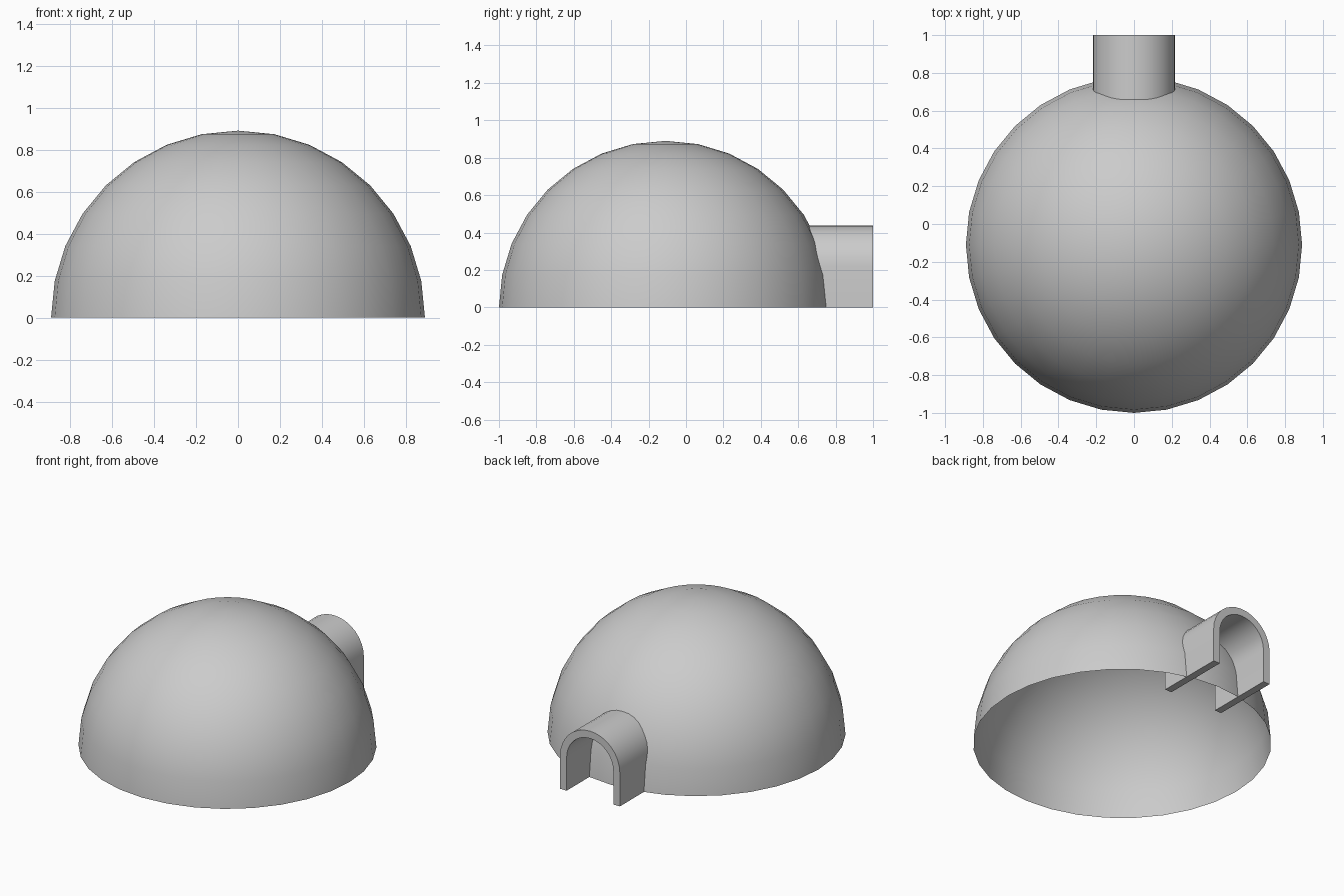
import bpy, bmesh, math

if "Cube" in bpy.data.objects:
    bpy.data.objects.remove(bpy.data.objects["Cube"])

R, CY = 0.89, -0.11          # dome radius and centre
W, T, TOP = 0.218, 0.048, 0.438  # tunnel half width, wall thickness, height
Y0, Y1 = 0.55, 1.0           # tunnel start (inside dome) and mouth


def finish(bm, name, angle):
    mesh = bpy.data.meshes.new(name)
    bm.to_mesh(mesh)
    bm.free()
    ob = bpy.data.objects.new(name, mesh)
    bpy.context.collection.objects.link(ob)
    bpy.ops.object.select_all(action='DESELECT')
    ob.select_set(True)
    bpy.context.view_layer.objects.active = ob
    bpy.ops.object.shade_smooth_by_angle(angle=math.radians(angle))
    return ob


# dome: open upper half of a 32 x 16 sphere
bm = bmesh.new()
bmesh.ops.create_uvsphere(bm, u_segments=32, v_segments=16, radius=R)
bmesh.ops.delete(bm, geom=[v for v in bm.verts if v.co.z < -0.01], context='VERTS')
bmesh.ops.translate(bm, verts=bm.verts, vec=(0, CY, 0))
finish(bm, "dome", 40)


# entrance tunnel: arch-shaped wall swept along y
def arch(r, n=16):
    zc = TOP - W
    arc = [(r * math.cos(math.pi * i / n), zc + r * math.sin(math.pi * i / n))
           for i in range(n + 1)]
    return [(r, 0)] + arc + [(-r, 0)]


bm = bmesh.new()
rings = [[bm.verts.new((x, y, z)) for x, z in arch(r)]
         for r, y in ((W, Y0), (W, Y1), (W - T, Y1), (W - T, Y0))]
for k in range(4):
    a, b = rings[k], rings[(k + 1) % 4]
    for i in range(len(a) - 1):
        bm.faces.new((a[i], a[i + 1], b[i + 1], b[i]))
for i in (0, -1):            # feet of the walls
    bm.faces.new([ring[i] for ring in rings])
bmesh.ops.recalc_face_normals(bm, faces=bm.faces)
finish(bm, "entrance_tunnel", 30)
